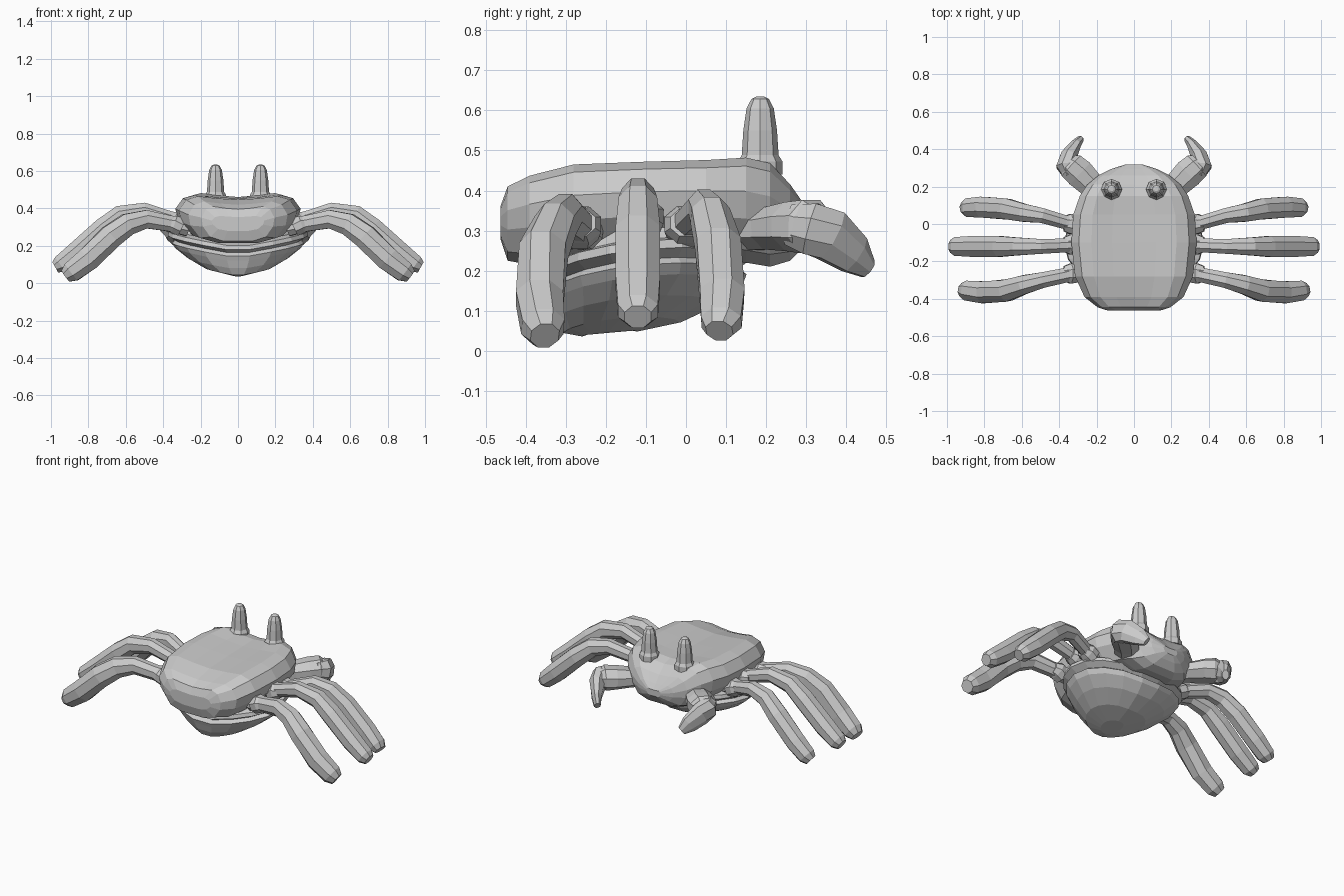
import bpy, bmesh
from math import sin, cos, tau
from mathutils import Vector


def loft(name, rings, mirror=False):
    """Skin equal-length rings of points, with closed ends."""
    bm = bmesh.new()
    loops = [[bm.verts.new(p) for p in ring] for ring in rings]
    n = len(loops[0])
    for a, b in zip(loops, loops[1:]):
        for i in range(n):
            j = (i + 1) % n
            bm.faces.new((a[i], a[j], b[j], b[i]))
    bm.faces.new(loops[0])
    bm.faces.new(loops[-1])
    bmesh.ops.recalc_face_normals(bm, faces=bm.faces)
    me = bpy.data.meshes.new(name)
    bm.to_mesh(me)
    bm.free()
    ob = bpy.data.objects.new(name, me)
    bpy.context.collection.objects.link(ob)
    if mirror:
        ob.modifiers.new("Mirror", 'MIRROR').use_mirror_merge = False
    return ob


def limb(name, path, sizes, sides=8):
    """Oval tube along a path; sizes are (half width, half height)."""
    pts = [Vector(p) for p in path]
    rings = []
    for i, (p, (w, h)) in enumerate(zip(pts, sizes)):
        t = (pts[min(i + 1, len(pts) - 1)] - pts[max(i - 1, 0)]).normalized()
        side = t.cross(Vector((0, 0, 1))).normalized()
        up = side.cross(t)
        rings.append([p + side * w * cos(tau * (k + .5) / sides)
                      + up * h * sin(tau * (k + .5) / sides) for k in range(sides)])
    return loft(name, rings, mirror=True)


# Upper shell: one cross-section scaled along y
half = [(0, .92), (.35, .95), (.68, 1), (.88, .92), (1, .68),
        (.96, .42), (.76, .12), (.4, 0), (0, 0)]
section = half + [(-u, v) for u, v in half[-2:0:-1]]
# y, half width, bottom, top
stations = [(-.463, .14, .28, .36), (-.445, .195, .225, .41), (-.39, .265, .215, .437),
            (-.28, .315, .225, .465), (-.1, .335, .24, .472), (.05, .325, .235, .476),
            (.15, .29, .22, .482), (.21, .25, .21, .468), (.26, .19, .225, .415),
            (.295, .12, .26, .365), (.317, .05, .29, .33)]
loft("shell", [[(u * w, y, b + v * (t - b)) for u, v in section]
               for y, w, b, t in stations])

# Belly bowl with two lips under the shell, rising to the sides and front
# z, half width, centre y, half length
levels = [(.045, .06, -.19, .07), (.055, .18, -.16, .15), (.09, .27, -.12, .21),
          (.13, .335, -.1, .245), (.155, .355, -.1, .255), (.172, .335, -.1, .235),
          (.19, .375, -.1, .265), (.212, .37, -.1, .26), (.225, .32, -.1, .225),
          (.29, .28, -.1, .2)]


def belly_point(z, w, c, l, a):
    x, y = w * cos(a), c + l * sin(a)
    return x, y, z + .16 * abs(x) + .09 * (y + .14)


loft("belly", [[belly_point(*lv, tau * k / 18) for k in range(18)] for lv in levels])

# Walking legs
leg_sizes = [(.045, .045), (.04, .04), (.043, .046), (.052, .055),
             (.06, .06), (.06, .06), (.054, .052), (.036, .034)]
limb("front_leg", [(.27, -.01, .30), (.37, .01, .325), (.49, .045, .36), (.59, .06, .338),
                   (.68, .08, .265), (.81, .09, .14), (.885, .088, .072), (.91, .083, .05)],
     leg_sizes)
limb("middle_leg", [(.27, -.11, .32), (.37, -.115, .35), (.50, -.12, .388), (.63, -.12, .365),
                    (.72, -.12, .295), (.86, -.12, .17), (.95, -.12, .1), (.977, -.12, .085)],
     leg_sizes)
paddle = [(w * 1.06, h * 1.15) for w, h in leg_sizes]
limb("back_leg", [(.27, -.25, .30), (.37, -.275, .32), (.49, -.30, .342), (.59, -.325, .315),
                  (.68, -.355, .25), (.80, -.365, .13), (.89, -.357, .06), (.92, -.352, .038)],
     paddle)

# Knuckles where the legs meet the body
for label, y, z in (("front", 0, .315), ("middle", -.11, .335), ("back", -.265, .315)):
    limb(label + "_leg_socket", [(.30, y, z - .02), (.34, y, z), (.375, y, z + .005)],
         [(.05, .05), (.058, .052), (.042, .037)])

# Front claws: thick arm, then a blade hooking forward and down
limb("claw_arm", [(.15, .12, .30), (.23, .21, .305), (.29, .27, .31),
                  (.335, .31, .31), (.36, .335, .305)],
     [(.07, .055), (.075, .056), (.085, .066), (.08, .072), (.05, .05)])
limb("claw_tip", [(.34, .26, .315), (.36, .31, .305), (.35, .36, .288),
                  (.315, .42, .24), (.287, .453, .205)],
     [(.04, .055), (.06, .07), (.048, .07), (.03, .055), (.02, .028)])

# Eye stalks with a knobbly base
stalk = [(.44, .056), (.472, .056), (.488, .046), (.55, .042), (.605, .034), (.628, .022), (.634, .01)]
loft("eye_stalk", [[(.12 + r * cos(tau * k / 8), .185 + r * sin(tau * k / 8), z)
                    for k in range(8)] for z, r in stalk], mirror=True)
